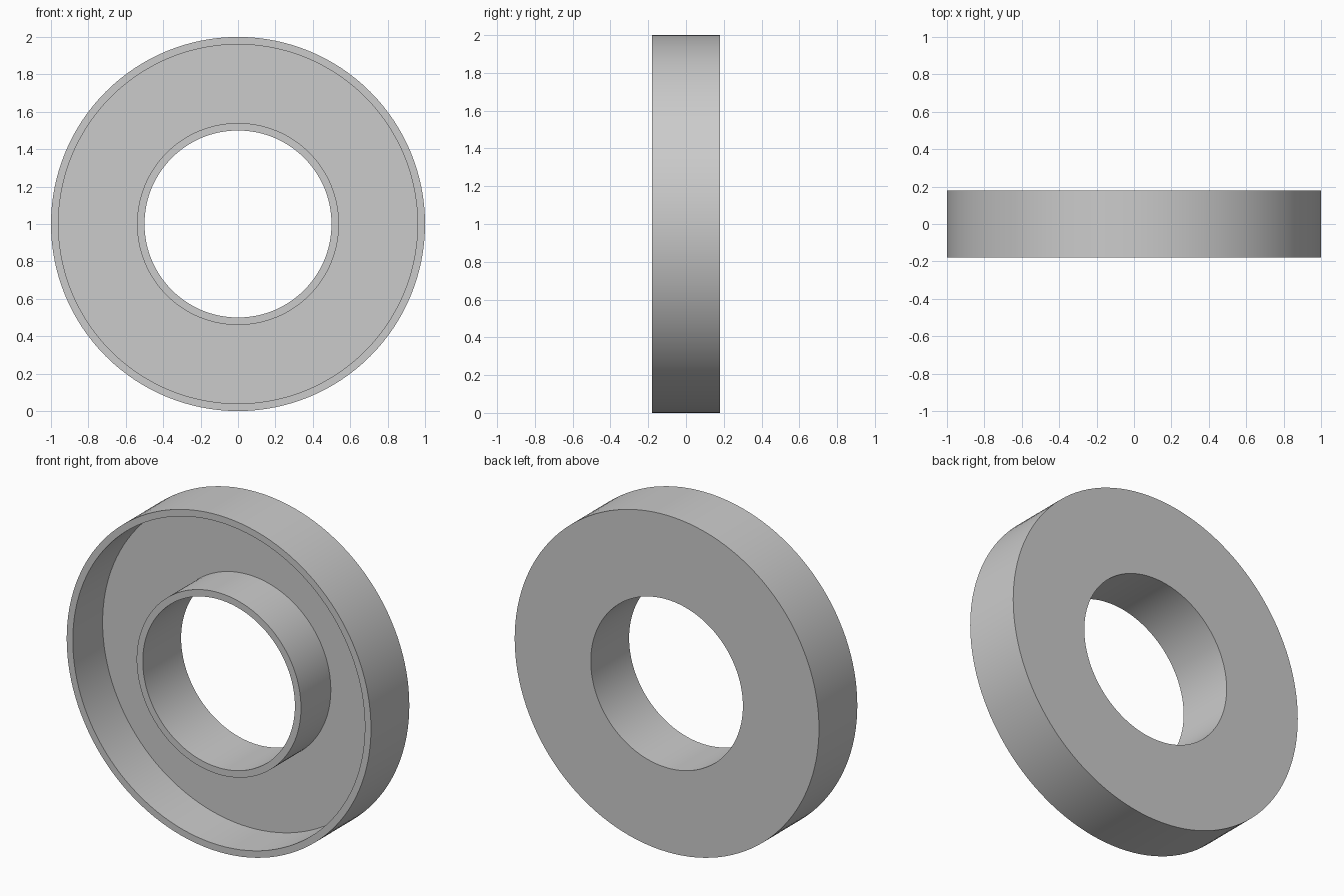
import bpy
import bmesh
import math
from mathutils import Vector

cube = bpy.data.objects.get("Cube")
if cube:
    bpy.data.objects.remove(cube, do_unlink=True)

SEGMENTS = 128
OUTER, HOLE, WALL = 1.0, 0.5, 0.04
FRONT, BACK, FLOOR = -0.18, 0.18, 0.10

# Plain grey material
grey = bpy.data.materials.new("plain_grey")
grey.use_nodes = True
colour = (0.6, 0.6, 0.6, 1.0)
grey.diffuse_color = colour
grey.node_tree.nodes["Principled BSDF"].inputs["Base Color"].default_value = colour

# Cross-section (radius, depth): back plate, hub wall and rim wall
profile = [
    (OUTER, FRONT), (OUTER, BACK), (HOLE, BACK), (HOLE, FRONT),
    (HOLE + WALL, FRONT), (HOLE + WALL, FLOOR),
    (OUTER - WALL, FLOOR), (OUTER - WALL, FRONT),
]

# Spin the closed cross-section around the ring's axis
bm = bmesh.new()
verts = [bm.verts.new((r, y, 0)) for r, y in profile]
edges = [bm.edges.new((v, verts[(i + 1) % len(verts)])) for i, v in enumerate(verts)]
bmesh.ops.spin(bm, geom=verts + edges, cent=Vector(), axis=(0, 1, 0),
               angle=math.tau, steps=SEGMENTS, use_merge=True)
bmesh.ops.remove_doubles(bm, verts=bm.verts, dist=0.0001)
bmesh.ops.recalc_face_normals(bm, faces=bm.faces)

mesh = bpy.data.meshes.new("channel_ring")
bm.to_mesh(mesh)
bm.free()
mesh.materials.append(grey)

ring = bpy.data.objects.new("channel_ring", mesh)
ring.location.z = OUTER
bpy.context.collection.objects.link(ring)

# Smooth walls with sharp corners
bpy.ops.object.select_all(action="DESELECT")
ring.select_set(True)
bpy.context.view_layer.objects.active = ring
bpy.ops.object.shade_smooth_by_angle(angle=math.radians(30))
